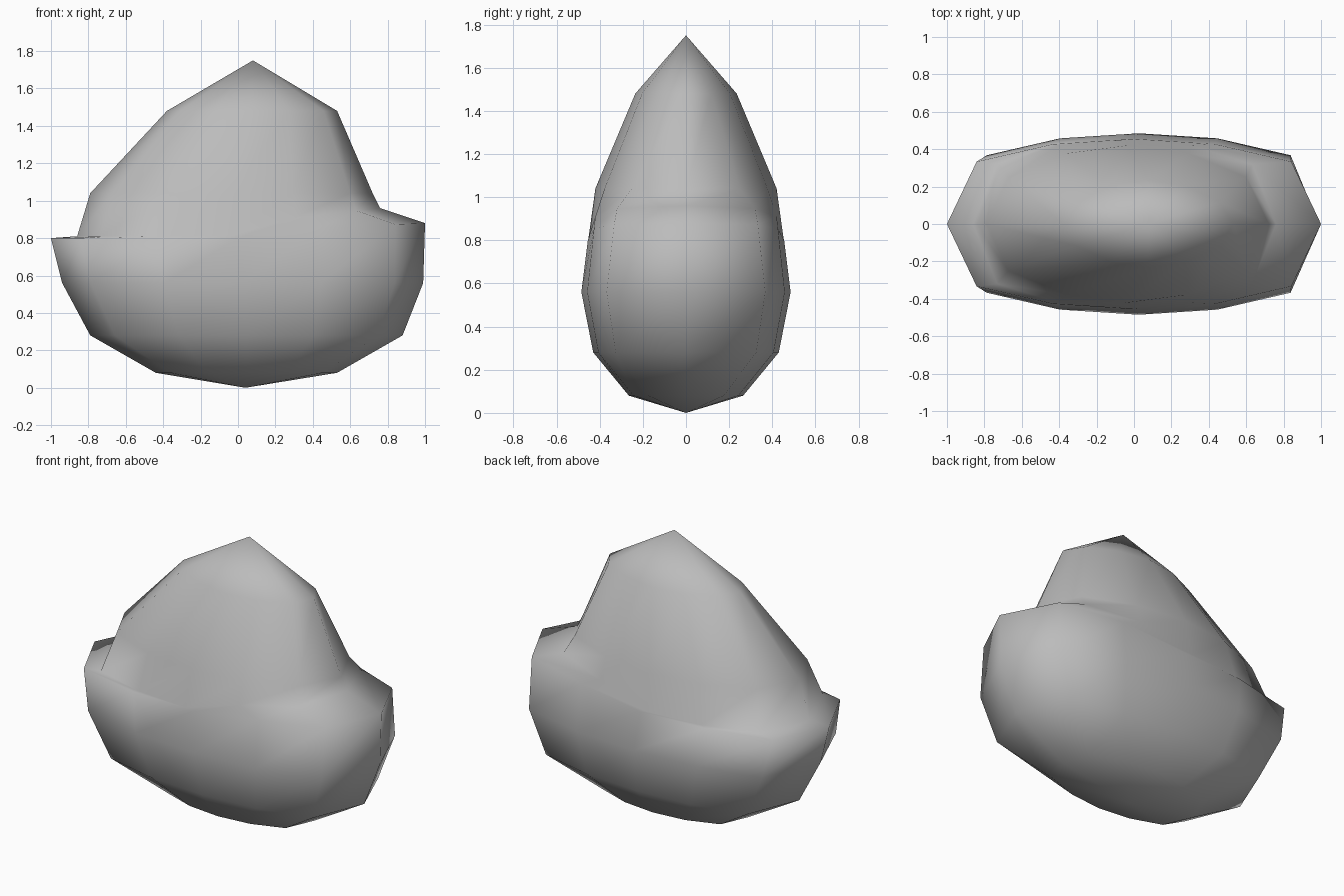
import bpy, bmesh, math

cube = bpy.data.objects.get("Cube")
if cube:
    bpy.data.objects.remove(cube, do_unlink=True)

SEGMENTS = 12

# Plain grey stone colour
grey = bpy.data.materials.new("plain_grey")
grey.use_nodes = True
colour = (0.5, 0.5, 0.5, 1)
grey.diffuse_color = colour
grey.node_tree.nodes["Principled BSDF"].inputs["Base Color"].default_value = colour


def signed_power(value, power):
    return math.copysign(abs(value) ** power, value)


def add_ring(bm, z, left, right, half_depth, squareness, rise):
    """Closed ring; rise lifts the +x end."""
    centre, half_width = (left + right) / 2, (right - left) / 2
    ring = []
    for i in range(SEGMENTS):
        angle = math.tau * i / SEGMENTS
        c, s = round(math.cos(angle), 6), round(math.sin(angle), 6)
        x = centre + half_width * signed_power(c, 1.2)
        y = half_depth * signed_power(s, squareness)
        ring.append(bm.verts.new((x, y, z + rise * max(c, 0) ** 0.6)))
    return ring


# Stacked sections: height, -x end, +x end, half depth, squareness, rise
sections = [
    (0.08, -0.44, 0.53, 0.265, 0.6, 0),
    (0.28, -0.79, 0.88, 0.43, 0.4, 0),
    (0.56, -0.94, 0.99, 0.485, 0.4, 0),
    (0.80, -1.0, 1.0, 0.455, 0.45, 0.08),    # outer rim of both shoulders
    (0.81, -0.86, 0.76, 0.452, 0.5, 0.15),   # inner edge of the ledges
    (1.04, -0.79, 0.72, 0.42, 0.75, 0),
    (1.48, -0.38, 0.53, 0.235, 1, 0),
]

bm = bmesh.new()
rings = [add_ring(bm, *section) for section in sections]
bottom = bm.verts.new((0.04, 0, 0))
peak = bm.verts.new((0.08, 0, 1.75))
for i in range(SEGMENTS):
    j = (i + 1) % SEGMENTS
    bm.faces.new((bottom, rings[0][j], rings[0][i]))
    for low, high in zip(rings, rings[1:]):
        bm.faces.new((low[i], low[j], high[j], high[i]))
    bm.faces.new((rings[-1][i], rings[-1][j], peak))
bmesh.ops.recalc_face_normals(bm, faces=bm.faces)

# Rounded boulder body
mesh = bpy.data.meshes.new("boulder")
bm.to_mesh(mesh)
bm.free()
mesh.materials.append(grey)
boulder = bpy.data.objects.new("boulder", mesh)
bpy.context.collection.objects.link(boulder)
for polygon in mesh.polygons:
    polygon.use_smooth = True
